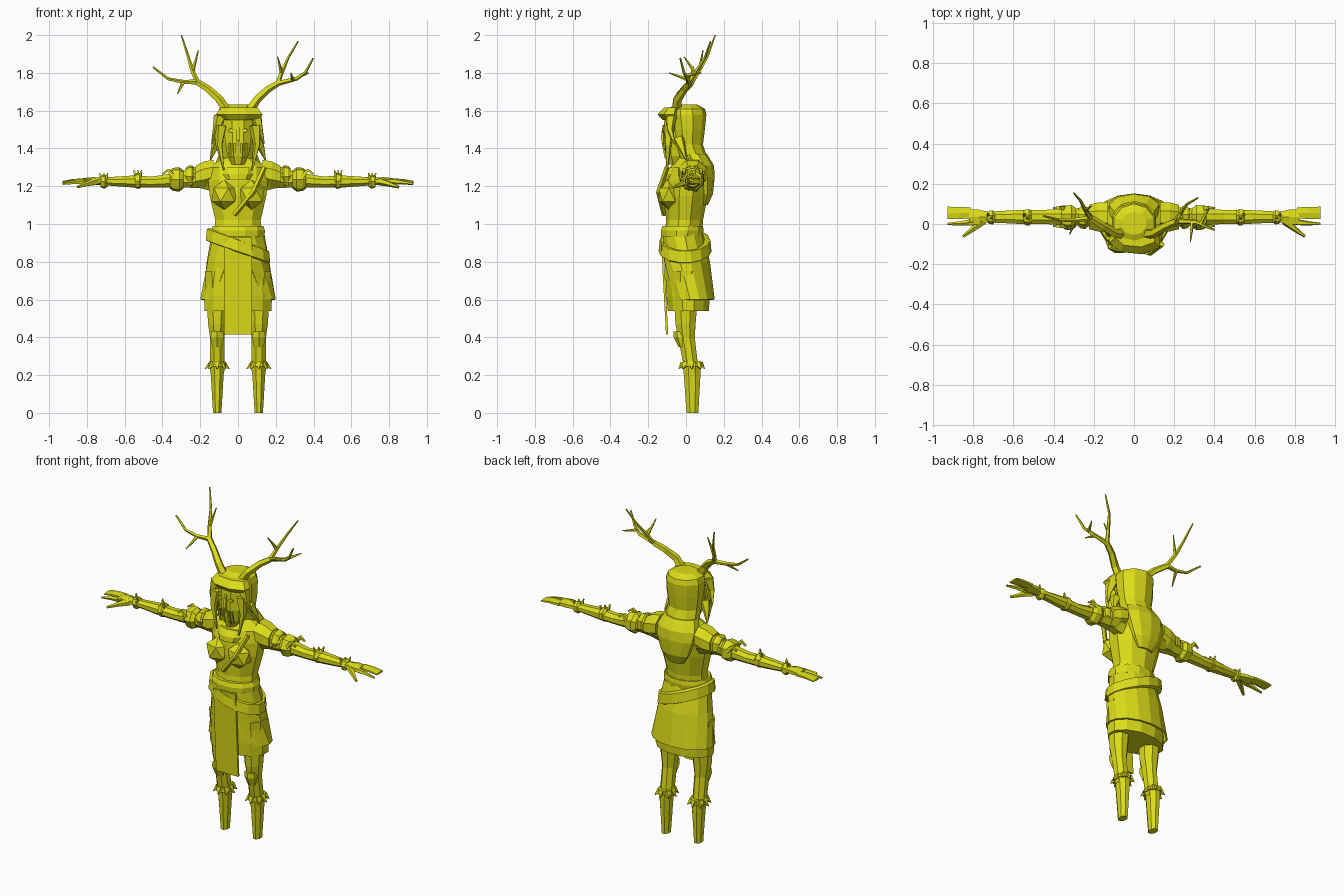
import bpy, bmesh, math
from mathutils import Vector

yellow = bpy.data.materials.new("yellow")
yellow.diffuse_color = (0.72, 0.72, 0.01, 1)


def finish(name, bm):
    bmesh.ops.recalc_face_normals(bm, faces=bm.faces)
    me = bpy.data.meshes.new(name)
    bm.to_mesh(me)
    bm.free()
    me.materials.append(yellow)
    ob = bpy.data.objects.new(name, me)
    bpy.context.collection.objects.link(ob)
    return ob


def circle(n, half=.5):
    return [(math.cos(a), math.sin(a)) for a in (math.tau * (i + half) / n for i in range(n))]


def skin(name, loops, closed=True):
    """Bridge equal-length loops of points; closed skins wrap around and get end caps."""
    bm = bmesh.new()
    vs = [[bm.verts.new(p) for p in l] for l in loops]
    n = len(vs[0])
    for a, b in zip(vs, vs[1:]):
        for i in range(n if closed else n - 1):
            j = (i + 1) % n
            bm.faces.new((a[i], a[j], b[j], b[i]))
    if closed:
        bm.faces.new(vs[0])
        bm.faces.new(vs[-1])
    return finish(name, bm)


def upright(name, rings, n=10, x=0):
    """Rings of (z, half width, front y, back y)."""
    k = 1 / math.cos(math.pi / n)
    return skin(name, [[(x + w * c * k, (f + b) / 2 + (b - f) / 2 * d, z) for c, d in circle(n)]
                       for z, w, f, b in rings])


def limb(name, rings, s, y=.035, n=8):
    """Sideways rings of (x, z centre, half depth, half height)."""
    return skin(name, [[(s * x, y + d * c, z + h * e) for c, e in circle(n)] for x, z, d, h in rings])


def tube(name, pts, r0, r1, s=1, n=5):
    """Tube tapering evenly from r0 to r1."""
    P = [Vector((s * p[0], p[1], p[2])) for p in pts]
    loops = []
    for i, p in enumerate(P):
        t = (P[min(i + 1, len(P) - 1)] - P[max(i - 1, 0)]).normalized()
        u = t.cross(Vector((.1, 1, .05))).normalized()
        v = t.cross(u)
        r = r0 + (r1 - r0) * i / (len(P) - 1)
        loops.append([p + r * (u * c + v * d) for c, d in circle(n)])
    return skin(name, loops)


def plate(name, pts, t=.012):
    """Thin slab from an outline, thickened backwards."""
    return skin(name, [pts, [(x, y + t, z) for x, y, z in pts]])


# torso and neck
upright("torso", [(.93, .13, -.115, .085), (1.02, .12, -.105, .09), (1.15, .15, -.115, .115),
                  (1.23, .158, -.11, .125), (1.3, .16, -.085, .12), (1.36, .06, -.04, .07)])
upright("neck", [(1.3, .055, -.06, .06), (1.45, .05, -.06, .06)], 8)
upright("collar", [(1.235, .07, -.128, 0), (1.265, .085, -.125, .02), (1.3, .085, -.1, .04)])
for s in (1, -1):
    bm = bmesh.new()
    bmesh.ops.create_icosphere(bm, subdivisions=1, radius=1)
    for v in bm.verts:
        v.co = (s * .072 + v.co.x * .077, -.09 + v.co.y * .065, 1.155 + v.co.z * .08)
    finish("bust", bm)
tube("chest_strap", [(-.02, -.115, 1.05), (.08, -.145, 1.17), (.14, -.1, 1.3)], .014, .014)

# skirt: inner layer, open outer layer, hanging panel, belt and sash
upright("inner_skirt", [(.54, .177, -.1, .125), (.62, .18, -.108, .13), (.8, .155, -.115, .11),
                        (.96, .13, -.12, .085)], 12)
rows = []
for z, w, f, b, gap in ((.6, .2, -.1, .152, 42), (.8, .168, -.12, .127, 20), (.95, .14, -.125, .09, 8)):
    angles = [math.radians(gap - 90 + (360 - 2 * gap) * i / 12) for i in range(13)]
    rows.append([(w * math.cos(a), (f + b) / 2 + (b - f) / 2 * math.sin(a), z) for a in angles])
outer = skin("outer_skirt", rows, False)
outer.modifiers.new("thickness", 'SOLIDIFY').thickness = .01
edge = ((.415, -.106), (.75, -.124), (.93, -.132))
plate("front_panel", [(-.075, y, z) for z, y in edge] + [(.075, y, z) for z, y in edge[::-1]])
upright("belt", [(.935, .14, -.135, .092), (.965, .143, -.137, .097), (.99, .134, -.128, .094)], 12)
# the sash drops toward one hip
skin("sash", [[((.163 + e) * c, -.005 + (.128 + e) * d, .885 - .06 * c + dz) for c, d in circle(14)]
              for dz, e in ((-.035, 0), (-.03, .012), (.03, .006), (.035, -.01))])

for s in (1, -1):
    # legs, boots and spiked cuffs
    x = s * .11
    upright("leg", [(.22, .038, -.01, .07), (.4, .038, -.045, .05), (.47, .048, -.06, .055),
                    (.75, .066, -.08, .08)], 8, x)
    upright("knee_guard", [(.35, .025, -.04, 0), (.4, .036, -.065, .02), (.43, .03, -.065, 0)], 6, x)
    upright("boot", [(0, .022, 0, .068), (.2, .034, -.015, .08), (.26, .04, -.02, .08)], 8, x)
    upright("boot_cuff", [(.245, .047, -.035, .09), (.27, .042, -.028, .085)], 8, x)
    for c, d in circle(8, 0):
        tube("cuff_spike", [(x + .032 * c, .03 + .045 * d, .262), (x + .066 * c, .03 + .07 * d, .232)],
             .02, .002, n=4)

    # arms, shoulder pads and bands
    limb("arm", [(.13, 1.25, .06, .085), (.2, 1.25, .055, .065), (.3, 1.235, .045, .045),
                 (.45, 1.222, .038, .032), (.56, 1.225, .038, .034), (.74, 1.226, .028, .02)], s)
    limb("shoulder_pad", [(.13, 1.275, .08, .07), (.18, 1.262, .078, .075), (.225, 1.25, .065, .062)], s)
    for name, bx, bz, r, w in (("sleeve_band", .253, 1.252, .06, .025), ("armlet", .325, 1.236, .066, .036),
                               ("elbow_band", .53, 1.228, .043, .02), ("wrist_band", .71, 1.224, .037, .018)):
        limb(name, [(bx + k * w, bz, r * q, r * q) for k, q in ((-1, .75), (-.4, 1), (.5, .95), (1, .75))], s, n=7)
    for bx, bz in ((.53, 1.255), (.71, 1.24)):
        for k in (-1, 0, 1):
            tube("band_spike", [(bx + .012 * k, .03 + .012 * k, bz), (bx + .02 * k, .03 + .022 * k, bz + .03)],
                 .012, .003, s, 4)
    for y in (-.01, .08):
        tube("armlet_tie", [(.34, y, 1.25), (.37, y, 1.285), (.4, y, 1.265)], .017, .006, s, 4)

    # hand, fingers and thumb
    limb("palm", [(.72, 1.226, .028, .02), (.77, 1.228, .042, .02), (.82, 1.228, .045, .015)], s, n=6)
    limb("fingers", [(.81, 1.228, .032, .013), (.87, 1.228, .034, .011), (.928, 1.222, .036, .006)], s, .055, 6)
    tube("index_finger", [(.8, .01, 1.225), (.86, .004, 1.222), (.928, 0, 1.212)], .017, .006, s)
    tube("thumb", [(.75, .015, 1.225), (.8, -.025, 1.212), (.85, -.062, 1.195)], .021, .007, s)

    # eyes, mask slats and hair locks
    plate("eye", [(s * (.037 + .018 * c), -.125, 1.495 + .012 * d) for c, d in circle(4, 0)], .009)
    for x in (.018, .042):
        plate("mask_slat", [(s * x + k * .006, y, z) for k, y, z in
                            ((-1, -.113, 1.35), (1, -.113, 1.35), (1, -.13, 1.43), (-1, -.13, 1.43))], .009)
    for lock in (((.095, -.08, 1.57), (.115, -.085, 1.5), (.138, -.06, 1.425)),
                 ((.09, -.09, 1.52), (.1, -.095, 1.42), (.075, -.1, 1.285)),
                 ((.1, -.04, 1.45), (.125, -.02, 1.4), (.145, 0, 1.34))):
        tube("hair_lock", lock, .034, .004, s)

# head, mask, hood and its tail over the back
upright("hood", [(1.3, .1, -.02, .13), (1.42, .096, -.07, .09), (1.5, .107, -.085, .1),
                 (1.58, .11, -.1, .108), (1.61, .1, -.1, .1), (1.632, .06, -.055, .06)])
upright("face_mask", [(1.315, .033, -.098, 0), (1.36, .056, -.112, 0), (1.43, .068, -.125, 0),
                      (1.58, .08, -.118, 0)], 8)
tube("nose", [(0, -.115, 1.52), (0, -.125, 1.45), (0, -.11, 1.415)], .011, .013, n=4)
upright("fringe", [(1.55, .09, -.125, -.03), (1.58, .118, -.152, -.03), (1.618, .09, -.115, -.03)], 7, .012)
upright("hood_tail", [(1.1, .05, .07, .115), (1.16, .09, .06, .143), (1.25, .12, .04, .152),
                      (1.31, .125, 0, .148), (1.37, .1, -.03, .112)])

# antlers: a root, two long beams and short twigs on each side
def antler(side, s, fork, upper, lower, twigs):
    root = [(.06, -.05, 1.6), (.1, -.045, 1.66), (.155, -.01, 1.712), fork]
    tube(side + "_antler_root", root, .026, .017, s)
    tube(side + "_antler_upper", [root[2], fork] + upper, .018, .004, s)
    tube(side + "_antler_lower", [root[2], fork] + lower, .018, .005, s)
    for a, b in twigs:
        tube(side + "_antler_twig", [a, b], .011, .003, s)


antler("left", -1, (.215, .03, 1.75),
       [(.245, .075, 1.82), (.265, .115, 1.89), (.3, .155, 2.0)],
       [(.29, .02, 1.752), (.37, .02, 1.768), (.45, .04, 1.83)],
       [((.24, .07, 1.81), (.21, .09, 1.92)), ((.29, .02, 1.75), (.32, -.05, 1.69))])
antler("right", 1, (.21, .015, 1.745),
       [(.23, .05, 1.8), (.265, .1, 1.88), (.318, .13, 1.968)],
       [(.31, .01, 1.77), (.355, -.01, 1.8), (.398, -.03, 1.878)],
       [((.23, .05, 1.8), (.21, -.01, 1.885)), ((.29, .01, 1.765), (.28, -.09, 1.8)),
        ((.33, 0, 1.785), (.375, .08, 1.8))])
